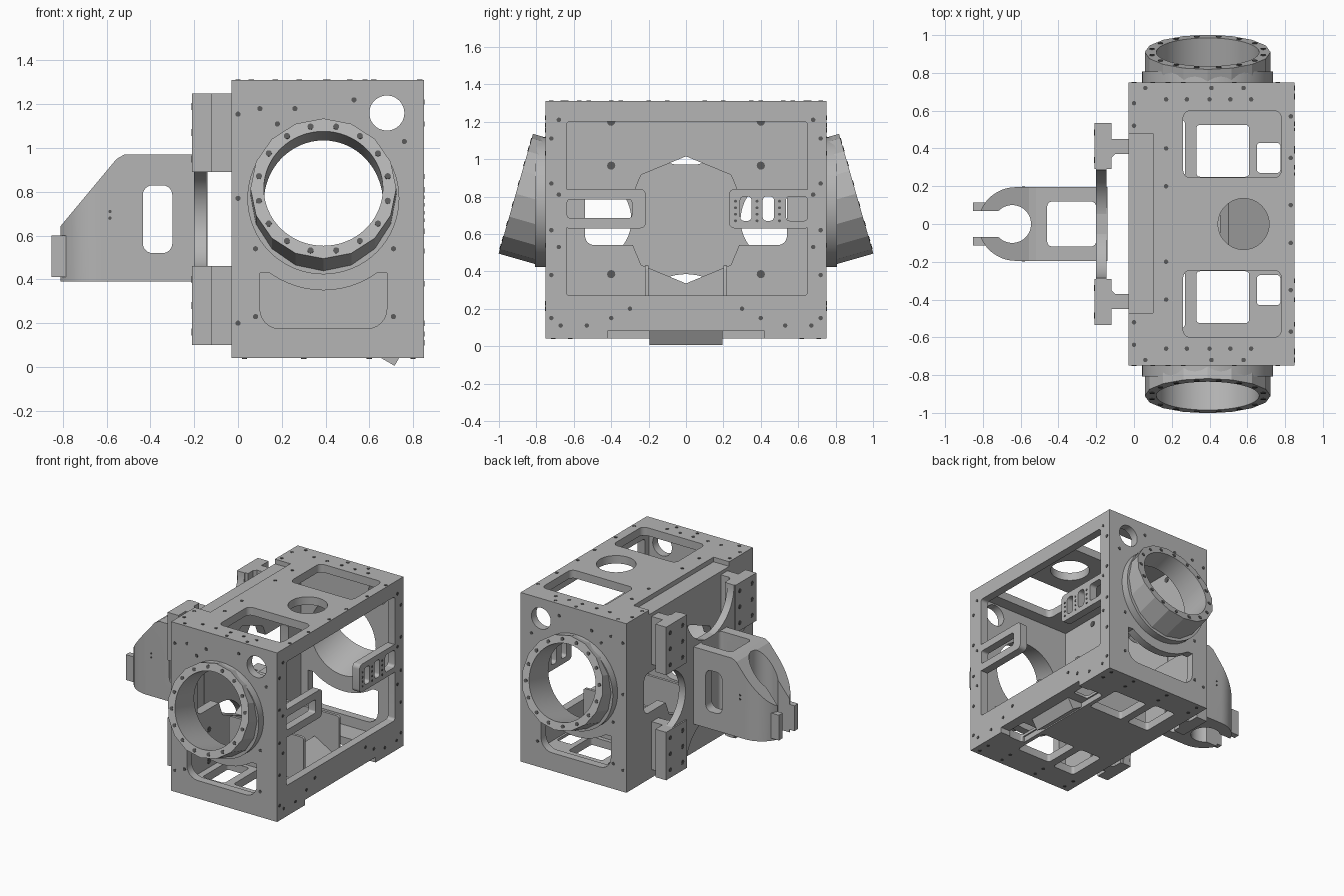
import bpy, bmesh, math
from mathutils import Vector, Matrix

cube = bpy.data.objects.get("Cube")
if cube:
    bpy.data.objects.remove(cube, do_unlink=True)


def material(name, v):
    m = bpy.data.materials.new(name)
    m.use_nodes = True
    m.diffuse_color = (v, v, v, 1)
    m.node_tree.nodes["Principled BSDF"].inputs["Base Color"].default_value = (v, v, v, 1)
    return m


GREY = material("machined grey", 0.46)
DARK = material("screw hole dark grey", 0.1)


def finish(name, bm, mat=GREY):
    bmesh.ops.recalc_face_normals(bm, faces=bm.faces)
    me = bpy.data.meshes.new(name)
    bm.to_mesh(me)
    bm.free()
    ob = bpy.data.objects.new(name, me)
    bpy.context.collection.objects.link(ob)
    me.materials.append(mat)
    return ob


def place(axis, u, v, w):
    return {"x": (w, u, v), "y": (u, w, v), "z": (u, v, w)}[axis]


def prism(name, pts, axis, a, b):
    """Extrude a 2D outline along an axis from a to b."""
    bm = bmesh.new()
    face = bm.faces.new([bm.verts.new(place(axis, u, v, a)) for u, v in pts])
    ext = bmesh.ops.extrude_face_region(bm, geom=[face])["geom"]
    move = Vector(place(axis, 0, 0, b - a))
    bmesh.ops.translate(bm, vec=move, verts=[g for g in ext if isinstance(g, bmesh.types.BMVert)])
    return finish(name, bm)


def rect(u0, u1, v0, v1, r=0.0):
    if r == 0:
        return [(u0, v0), (u1, v0), (u1, v1), (u0, v1)]
    pts = []
    for k, (u, v) in enumerate([(u1 - r, v1 - r), (u0 + r, v1 - r), (u0 + r, v0 + r), (u1 - r, v0 + r)]):
        for i in range(7):
            t = math.pi / 2 * (k + i / 6)
            pts.append((u + r * math.cos(t), v + r * math.sin(t)))
    return pts


def circle(u, v, r, n=48):
    return [(u + r * math.cos(2 * math.pi * i / n), v + r * math.sin(2 * math.pi * i / n)) for i in range(n)]


def box(name, x0, x1, y0, y1, z0, z1):
    return prism(name, rect(x0, x1, y0, y1), "z", z0, z1)


def rod(name, start, end, r, n=48):
    d = Vector(end) - Vector(start)
    m = Matrix.Translation((Vector(start) + Vector(end)) / 2) @ d.to_track_quat("Z", "Y").to_matrix().to_4x4()
    bm = bmesh.new()
    bmesh.ops.create_cone(bm, cap_ends=True, segments=n, radius1=r, radius2=r, depth=d.length, matrix=m)
    return finish(name, bm)


def boolean(ob, cutters, op="DIFFERENCE", keep=False):
    for c in cutters:
        mod = ob.modifiers.new("cut", "BOOLEAN")
        mod.operation, mod.solver, mod.object = op, "EXACT", c
        bpy.context.view_layer.objects.active = ob
        bpy.ops.object.modifier_apply(modifier=mod.name)
        if not keep:
            bpy.data.objects.remove(c, do_unlink=True)


def screw_holes(name, points, normal, r=0.012):
    """Thin dark discs lying on a surface."""
    q = Vector(normal).to_track_quat("Z", "Y").to_matrix().to_4x4()
    bm = bmesh.new()
    for p in points:
        bmesh.ops.create_cone(bm, cap_ends=True, segments=12, radius1=r, radius2=r, depth=0.006,
                              matrix=Matrix.Translation(p) @ q)
    return finish(name, bm, DARK)


SIDES = (-1, 1)
TILT = math.radians(16)

# Hollow housing
housing = box("housing", -0.03, 0.85, -0.75, 0.75, 0.04, 1.31)
cuts = [box("cavity", 0.04, 0.79, -0.69, 0.69, 0.1, 1.25),
        prism("side_opening", rect(-0.64, 0.65, 0.27, 1.2, 0.02), "x", 0.7, 0.9),
        prism("wall_slot", rect(-0.54, 0.54, 0.54, 0.84, 0.05), "x", -0.1, 0.08),
        prism("wall_octagon", circle(0, 0.675, 0.34, 8), "x", -0.1, 0.08),
        prism("top_round", circle(0.58, 0, 0.135), "z", 1.2, 1.4),
        box("top_step", -0.1, 0.1, -0.47, 0.48, 1.275, 1.4),
        box("base_notch", 0.64, 0.9, -0.42, 0.42, 0, 0.08),
        prism("sight_holes", circle(0.68, 1.16, 0.08), "y", -1, 1)]
low = prism("low_window", rect(0.1, 0.68, 0.175, 0.55, 0.09), "y", -1, 1)
boolean(low, [prism("low_arc", circle(0.39, 0.77, 0.42, 64), "y", -1.1, 1.1)])
# keep only the lower part of the window outline
boolean(low, [box("low_trim", -0.1, 1, -1.2, 1.2, 0.43, 0.8)])
cuts.append(low)
for s in SIDES:
    def span(a, b):
        return sorted((s * a, s * b))
    cuts += [prism("top_window", rect(0.26, 0.78, *span(0.245, 0.6), 0.04), "z", 1.2, 1.4),
             prism("base_square", rect(0.33, 0.61, *span(0.25, 0.525), 0.02), "z", 0, 0.2),
             prism("base_slot", rect(0.65, 0.775, *span(0.27, 0.43), 0.02), "z", 0, 0.2),
             prism("base_inner_slot", rect(0.09, 0.27, *span(0.25, 0.55), 0.02), "z", 0, 0.2)]
boolean(housing, cuts)

# Tilted ring ports on both ends
for s, label in zip(SIDES, ("front", "back")):
    axis = Vector((0, s * math.cos(TILT), math.sin(TILT)))
    mid = Vector((0.39, s * 0.91, 0.815))
    ring = rod(label + "_ring", mid - axis * 0.45, mid, 0.333, 16)
    inner = sorted((s * 0.71, 0))
    boolean(ring, [box("ring_trim", -0.5, 1.5, *inner, -1, 2)])
    flange = prism(label + "_flange", circle(0.39, 0.77, 0.347, 64), "y", s * 0.71, s * 0.807)
    bore = rod("bore", mid - axis * 0.5, mid + axis * 0.1, 0.272, 64)
    for ob in (ring, flange, housing):
        boolean(ob, [bore], keep=True)
    bpy.data.objects.remove(bore, do_unlink=True)
    up = Vector((1, 0, 0)).cross(axis)
    pts = []
    for i in range(16):
        t = 2 * math.pi * (i + 0.5) / 16
        pts.append(mid + Vector((math.cos(t), 0, 0)) * 0.3 + up * math.sin(t) * 0.3)
    screw_holes(label + "_ring_holes", pts, axis, 0.014)
    spots = [(0, 0.2), (0, 0.77), (0, 1.155), (0.1, 1.18), (0.26, 1.18), (0.53, 1.22), (0.76, 1.03),
             (0.71, 0.54), (0.08, 0.54), (0.08, 0.23), (0.71, 0.23), (0.18, 1.11)]
    screw_holes(label + "_plate_holes", [(x, s * 0.75, z) for x, z in spots], (0, s, 0))

# Tabs reaching into the side opening
tab = prism("slotted_tab", rect(-0.66, -0.215, 0.63, 0.84, 0.03), "x", 0.79, 0.849)
boolean(tab, [prism("slot", rect(-0.635, -0.29, 0.685, 0.785, 0.015), "x", 0.7, 0.9)])
tab = prism("connector_tab", rect(0.23, 0.67, 0.63, 0.84, 0.03), "x", 0.79, 0.849)
boolean(tab, [prism("slot", rect(a, b, 0.67, 0.8, 0.02), "x", 0.7, 0.9)
              for a, b in ((0.29, 0.35), (0.41, 0.47), (0.535, 0.65))])
screw_holes("tab_holes", [(0.849, y, 0.67 + 0.035 * i) for y in (0.265, 0.38, 0.5) for i in range(4)], (1, 0, 0), 0.008)

# Lower cradle: two webs and an angled sensor block
for s in SIDES:
    prism("cradle_web", rect(0.08, 0.7, 0.09, 0.43, 0.02), "y", s * 0.2, s * 0.22)
block = box("angled_block", -0.15, 0.15, -0.195, 0.195, -0.045, 0.045)
block.location = (0.608, 0, 0.119)
block.rotation_euler.y = math.radians(30)

# Screws on the outer faces
screw_holes("top_holes", [(x, s * y, 1.31) for s in SIDES for x, y in
            [(0.06, 0.72), (0.41, 0.72), (0.58, 0.72), (0, 0.52), (0, 0.64), (0.83, 0.1), (0.83, 0.35), (0.83, 0.57),
             (0.17, 0.66), (0.28, 0.66), (0.4, 0.66), (0.51, 0.66), (0.62, 0.66), (0.17, 0.2), (0.17, 0.4)]], (0, 0, 1))
screw_holes("side_holes", [(0.85, s * y, z) for s in SIDES for y, z in
            [(0.72, 0.15), (0.72, 0.38), (0.72, 0.62), (0.72, 0.87), (0.72, 1.11), (0.67, 0.11), (0.53, 0.11),
             (0.4, 0.15), (0.68, 0.53), (0.68, 0.81), (0.68, 1.21), (0.3, 0.2)]], (1, 0, 0))
screw_holes("base_holes", [(x, s * y, 0.04) for s in SIDES for x in (0.03, 0.3, 0.6, 0.8)
            for y in (0.62, 0.71)], (0, 0, -1))
screw_holes("inner_wall_bores", [(0.04, s * 0.4, z) for s in SIDES for z in (0.15, 0.385, 0.965, 1.2)], (1, 0, 0), 0.022)

# Cross-shaped mounting plate with four scalloped sides
plate = prism("mounting_plate", rect(-0.53, 0.53, 0.1, 1.25), "x", -0.2, -0.145)
boolean(plate, [prism("scallop", circle(u, v, r, 64), "x", -0.3, 0) for u, v, r in
                ((0.52, 0.675, 0.228), (-0.52, 0.675, 0.228), (0, 1.25, 0.285), (0, 0.1, 0.285))])

# Corner brackets
for s in SIDES:
    for z0, z1 in ((0.1, 0.46), (0.89, 1.25)):
        bracket = [(-0.21, 0.29), (-0.12, 0.29), (-0.12, 0.35), (-0.1, 0.37), (-0.03, 0.37),
                   (-0.03, 0.45), (-0.12, 0.45), (-0.12, 0.535), (-0.21, 0.535)]
        prism("corner_bracket", [(x, s * y) for x, y in bracket], "z", z0, z1)
        screw_holes("bracket_holes", [(-0.21, s * y, z0 + 0.06 + 0.12 * i) for y in (0.34, 0.485) for i in range(3)],
                    (-1, 0, 0), 0.016)

# Clamp arm: side profile intersected with its rounded plan
arm = prism("clamp_arm", [(-0.83, 0.39), (-0.14, 0.39), (-0.14, 0.97), (-0.52, 0.97), (-0.555, 0.95),
                          (-0.83, 0.62)], "y", -0.3, 0.3)
plan = [(-0.14, -0.195), (-0.14, 0.195)]
for i in range(25):
    t = math.pi / 2 + math.pi * i / 24
    plan.append((-0.625 + 0.2 * math.cos(t), 0.195 * math.sin(t)))
boolean(arm, [prism("arm_plan", plan, "z", 0.2, 1.2)], "INTERSECT")
boolean(arm, [prism("arm_bore", circle(-0.645, 0, 0.1), "z", 0, 2),
              box("arm_slot", -1, -0.66, -0.07, 0.07, 0, 2),
              prism("arm_well", rect(-0.46, -0.2, -0.12, 0.12, 0.03), "z", 0, 2),
              prism("arm_window", rect(-0.435, -0.3, 0.52, 0.83, 0.045), "y", -1, 1)])
for s in SIDES:
    prism("clamp_lug", [(-0.852, s * 0.07), (-0.77, s * 0.07), (-0.77, s * 0.115), (-0.852, s * 0.115)],
          "z", 0.41, 0.6)
    screw_holes("arm_holes", [(-0.585, s * 0.195, z) for z in (0.68, 0.71)], (0, s, 0), 0.008)

# Smooth round walls, keep edges crisp
bpy.ops.object.select_all(action="DESELECT")
for ob in bpy.context.scene.objects:
    if ob.type == "MESH":
        ob.select_set(True)
        bpy.context.view_layer.objects.active = ob
bpy.ops.object.shade_smooth_by_angle(angle=math.radians(20))
